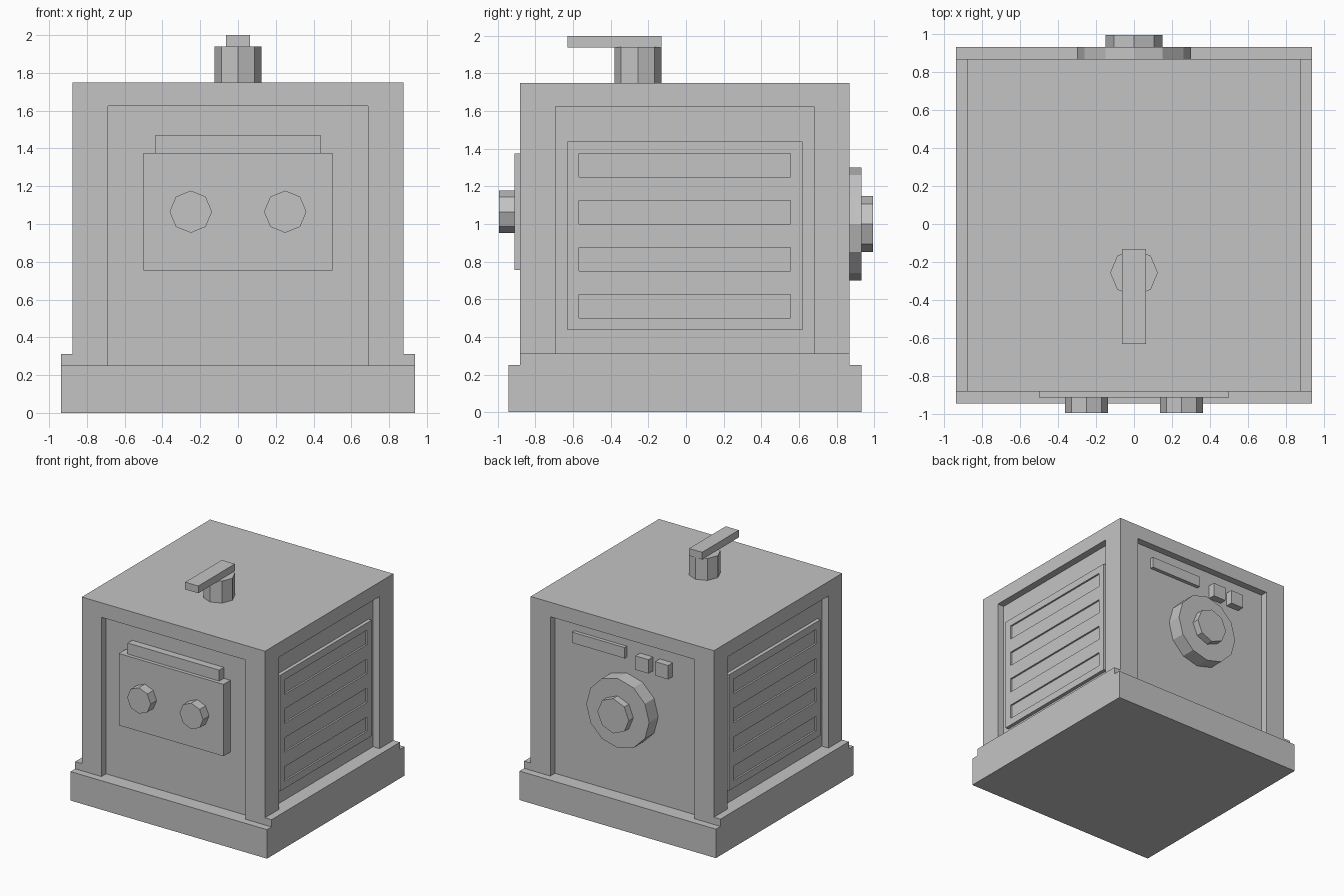
import bpy, bmesh, math
from mathutils import Matrix, Vector

if "Cube" in bpy.data.objects:
    bpy.data.objects.remove(bpy.data.objects["Cube"])

Y0 = -0.006  # small shift that centres the overall depth

grey = bpy.data.materials.new("plain grey")
grey.diffuse_color = (0.55, 0.55, 0.55, 1)
grey.use_nodes = True
grey.node_tree.nodes["Principled BSDF"].inputs["Base Color"].default_value = grey.diffuse_color


def finish(name, bm):
    mesh = bpy.data.meshes.new(name)
    bmesh.ops.recalc_face_normals(bm, faces=bm.faces)
    bm.to_mesh(mesh)
    bm.free()
    mesh.materials.append(grey)
    ob = bpy.data.objects.new(name, mesh)
    bpy.context.scene.collection.objects.link(ob)
    return ob


def box(name, x, y, z):
    bm = bmesh.new()
    size = Vector((x[1] - x[0], y[1] - y[0], z[1] - z[0]))
    mid = Vector((x[0] + x[1], y[0] + y[1] + 2 * Y0, z[0] + z[1])) / 2
    bmesh.ops.create_cube(bm, size=1, matrix=Matrix.Translation(mid) @ Matrix.Diagonal(size).to_4x4())
    return finish(name, bm)


def prism(name, sides, radius, depth, centre, along_y=False):
    # the first corner is placed on the x axis
    bm = bmesh.new()
    rot = Matrix.Rotation(math.pi / 2, 4, 'X') if along_y else Matrix()
    place = Matrix.Translation(Vector(centre) + Vector((0, Y0, 0)))
    bmesh.ops.create_cone(bm, cap_ends=True, segments=sides, radius1=radius, radius2=radius,
                          depth=depth, matrix=place @ rot)
    return finish(name, bm)


def cut(ob, cutters):
    for c in cutters:
        c.hide_render = True
        m = ob.modifiers.new("cut", 'BOOLEAN')
        m.operation = 'DIFFERENCE'
        m.solver = 'EXACT'
        m.object = c
    dg = bpy.context.evaluated_depsgraph_get()
    mesh = bpy.data.meshes.new_from_object(ob.evaluated_get(dg))
    ob.modifiers.clear()
    ob.data = mesh
    for c in cutters:
        bpy.data.objects.remove(c)


def span(s, a, b):
    return tuple(sorted((s * a, s * b)))


# base and body with a recess in each of the four sides
box("base", (-.9375, .9375), (-.9375, .9375), (0, .25))
body = box("body", (-.875, .875), (-.875, .875), (.25, 1.75))
recesses = []
for s in (-1, 1):
    recesses.append(box("recess_cutter", (-.6875, .6875), span(s, .8125, 1), (.2, 1.625)))
    recesses.append(box("recess_cutter", span(s, .8125, 1), (-.6875, .6875), (.2, 1.625)))
cut(body, recesses)

# side rails and vent panels with four shallow slots
for s, side in ((-1, "left"), (1, "right")):
    box(side + "_rail", span(s, .8, .9375), (-.875, .875), (.25, .3125))
    vent = box(side + "_vent_panel", span(s, .80, .844), (-.625, .625), (.4375, 1.4375))
    cut(vent, [box("slot_cutter", span(s, .829, .9), (-.5625, .5625),
                   (.5 + .25 * i, .625 + .25 * i)) for i in range(4)])

# front control plate, bar and knobs
box("front_plate", (-.5, .5), (-.906, -.80), (.755, 1.375))
box("front_bar", (-.4375, .4375), (-.875, -.80), (1.37, 1.47))
for s, side in ((-1, "left"), (1, "right")):
    prism(side + "_front_knob", 8, .112, .10, (s * .25, -.938, 1.065), True)

# back dial, bar and buttons
prism("back_dial", 12, .3, .1375, (0, .86875, 1.0), True)
prism("back_dial_knob", 8, .15, .08, (0, .96, 1.0), True)
box("back_bar", (0, .5), (.80, .844), (1.4375, 1.531))
for i in range(2):
    x = -.125 - .1875 * i
    box("back_button", (x - .125, x), (.80, .875), (1.385, 1.505))

# top post with handle
prism("top_post", 8, .125, .2, (0, -.25, 1.84))
box("top_handle", (-.0625, .0625), (-.625, -.125), (1.9375, 2.0))
